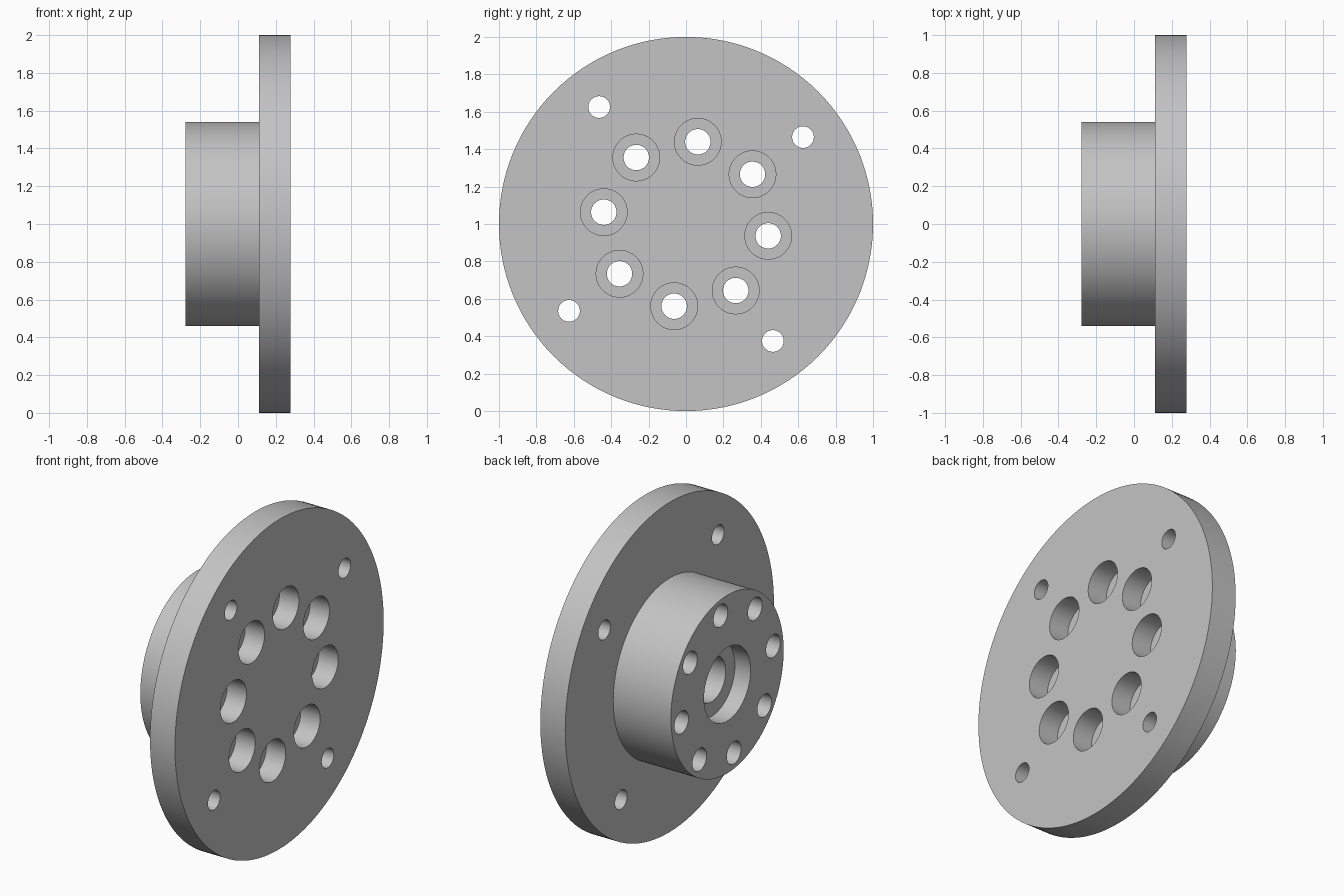
import bpy, bmesh
from math import cos, sin, pi, radians

old = bpy.data.objects.get("Cube")
if old:
    bpy.data.objects.remove(old, do_unlink=True)

# Material
grey = bpy.data.materials.new("plain grey")
grey.use_nodes = True
colour = (0.55, 0.55, 0.55, 1)
grey.diffuse_color = colour
grey.node_tree.nodes["Principled BSDF"].inputs["Base Color"].default_value = colour

BACK, STEP, FACE = -0.277, 0.11, 0.277   # hub end, hub/flange shoulder, flange face


def add_lathe(bm, profile, sides, y=0, z=1):
    """Closed solid turned around an axis along x; profile is (x, radius)."""
    rings = []
    for x, r in profile:
        rings.append([bm.verts.new((x, y + r * cos(2 * pi * i / sides),
                                    z + r * sin(2 * pi * i / sides)))
                      for i in range(sides)])
    for a, b in zip(rings, rings[1:]):
        for i in range(sides):
            j = (i + 1) % sides
            bm.faces.new((a[i], a[j], b[j], b[i]))
    bm.faces.new(rings[0])
    bm.faces.new(rings[-1])


def make_object(name, bm):
    bmesh.ops.recalc_face_normals(bm, faces=bm.faces)
    mesh = bpy.data.meshes.new(name)
    bm.to_mesh(mesh)
    bm.free()
    mesh.materials.append(grey)
    obj = bpy.data.objects.new(name, mesh)
    bpy.context.collection.objects.link(obj)
    return obj


# Flange and hub turned as one body, with a stepped blind bore in the hub
bm = bmesh.new()
add_lathe(bm, [(STEP, 0.134), (BACK + 0.105, 0.134), (BACK + 0.105, 0.223),
               (BACK, 0.223), (BACK, 0.54), (STEP, 0.54),
               (STEP, 1), (FACE, 1)], 128)
body = make_object("flanged_hub", bm)

# Drills: eight counterbored bolt holes and four plain mounting holes
bolt_drill = [(BACK - 0.1, 0.068), (FACE - 0.13, 0.068),
              (FACE - 0.13, 0.125), (FACE + 0.1, 0.125)]
mount_drill = [(STEP - 0.1, 0.058), (FACE + 0.1, 0.058)]
bm = bmesh.new()
for profile, count, radius, start in ((bolt_drill, 8, 0.444, -8.2),
                                      (mount_drill, 4, 0.779, 36.6)):
    for k in range(count):
        a = radians(start) + 2 * pi * k / count
        add_lathe(bm, profile, 48, radius * cos(a), 1 + radius * sin(a))
drills = make_object("drill_cutters", bm)
drills.hide_render = True

# Cut the holes and discard the cutters
cut = body.modifiers.new("holes", 'BOOLEAN')
cut.operation = 'DIFFERENCE'
cut.solver = 'EXACT'
cut.object = drills
bpy.ops.object.select_all(action='DESELECT')
bpy.context.view_layer.objects.active = body
body.select_set(True)
bpy.ops.object.modifier_apply(modifier=cut.name)
bpy.data.objects.remove(drills, do_unlink=True)
bpy.ops.object.shade_smooth_by_angle(angle=radians(30))
